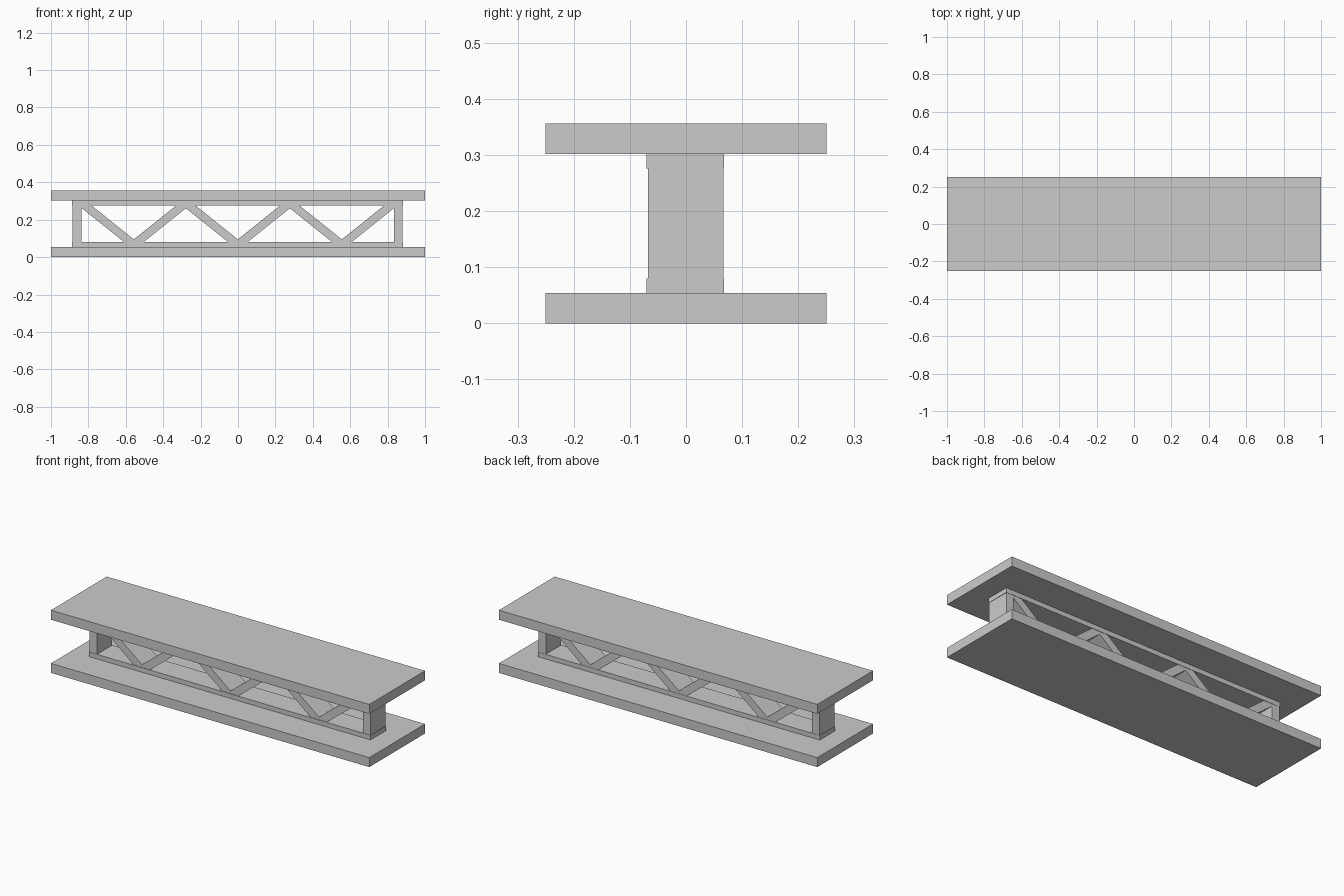
import bpy

if "Cube" in bpy.data.objects:
    bpy.data.objects.remove(bpy.data.objects["Cube"])


def prism(name, profile, y0, y1):
    """Extrude an x-z profile along y."""
    n = len(profile)
    verts = [(x, y0, z) for x, z in profile] + [(x, y1, z) for x, z in profile]
    faces = [tuple(range(n)), tuple(range(2 * n - 1, n - 1, -1))]
    faces += [(i, i + n, (i + 1) % n + n, (i + 1) % n) for i in range(n)]
    mesh = bpy.data.meshes.new(name)
    mesh.from_pydata(verts, [], faces)
    obj = bpy.data.objects.new(name, mesh)
    bpy.context.collection.objects.link(obj)
    return obj


def box(name, x0, x1, y0, y1, z0, z1):
    return prism(name, [(x0, z0), (x1, z0), (x1, z1), (x0, z1)], y0, y1)


T, H = 0.054, 0.356          # plate thickness, total height
CHORD = 0.026                # chord thickness

# Wide plates
box("bottom_plate", -1, 1, -0.25, 0.25, 0, T)
box("top_plate", -1, 1, -0.25, 0.25, H - T, H)

# Thin chords along the plates
box("bottom_chord", -0.888, 0.882, -0.070, 0.068, T, T + CHORD)
box("top_chord", -0.888, 0.882, -0.070, 0.068, H - T - CHORD, H - T)

# End posts
box("left_post", -0.886, -0.837, -0.068, 0.0665, T, H - T)
box("right_post", 0.834, 0.880, -0.068, 0.0665, T, H - T)

# Zigzag diagonals, running between the chord centre lines
low, high = T + CHORD / 2, H - T - CHORD / 2
step, half, shift = 0.278, 0.035, -0.001
for i in range(-3, 3):
    xa, xb = i * step + shift, (i + 1) * step + shift
    za, zb = (high, low) if i % 2 else (low, high)
    if za > zb:
        xa, xb, za, zb = xb, xa, zb, za
    prism(f"diagonal_{i + 4}",
          [(xa - half, za), (xa + half, za), (xb + half, zb), (xb - half, zb)],
          -0.067, 0.066)
